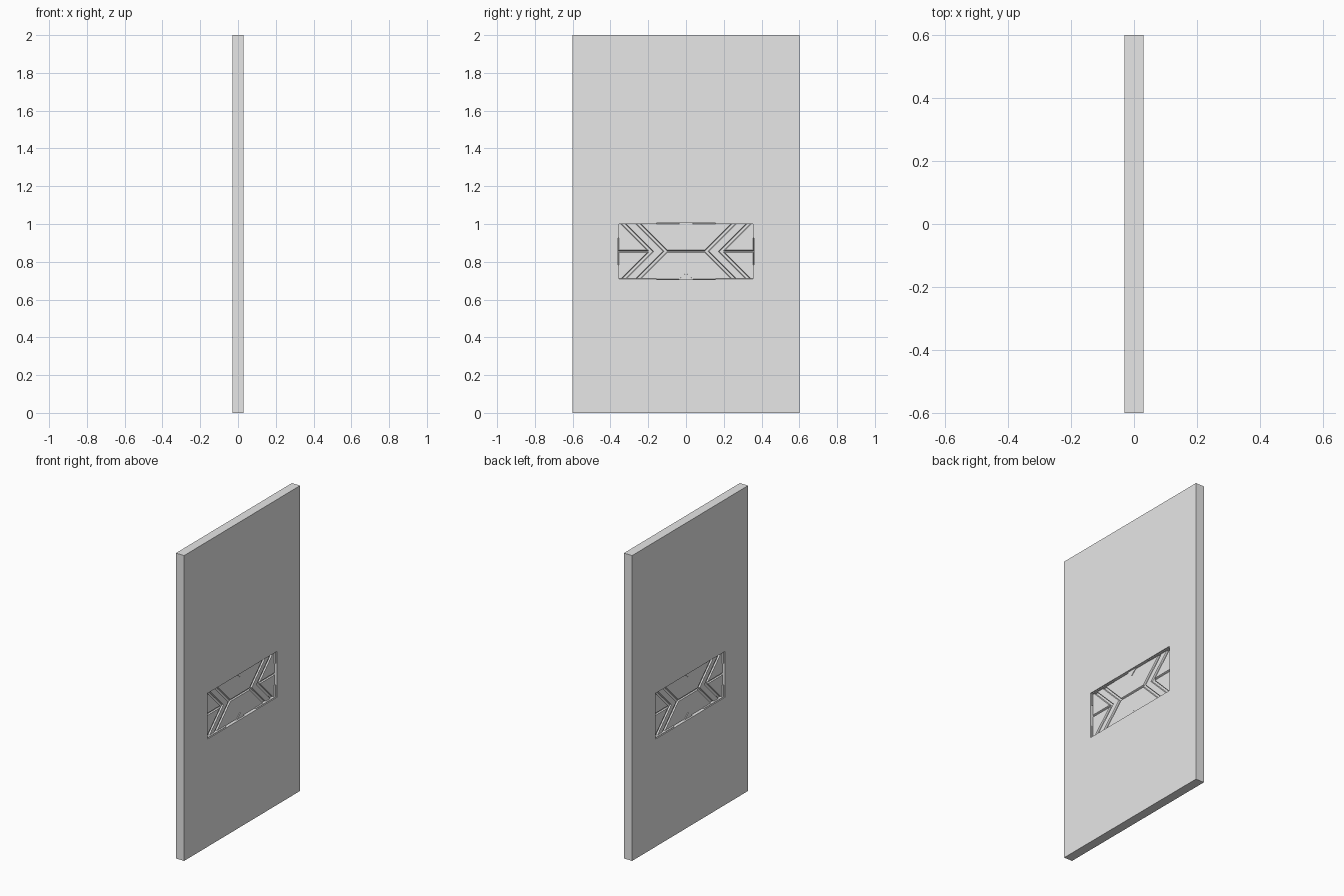
import bpy
import bmesh
from mathutils import Vector

if "Cube" in bpy.data.objects:
    bpy.data.objects.remove(bpy.data.objects["Cube"], do_unlink=True)

THICK, WIDTH, HEIGHT = 0.06, 1.2, 2.0
HALF_W, HALF_H, MID_Z = 0.36, 0.15, 0.855   # recessed panel
FLOOR, PLATE = 0.006, 0.008                 # floor distance from centre, plate relief

grey = bpy.data.materials.new("light_grey")
grey.use_nodes = True
grey.diffuse_color = (0.8, 0.8, 0.8, 1)
grey.node_tree.nodes["Principled BSDF"].inputs["Base Color"].default_value = (0.8, 0.8, 0.8, 1)


def finish(bm, name):
    mesh = bpy.data.meshes.new(name)
    bm.to_mesh(mesh)
    bm.free()
    mesh.materials.append(grey)
    obj = bpy.data.objects.new(name, mesh)
    bpy.context.collection.objects.link(obj)


def slab():
    """Flat slab with a rectangular recess on both broad faces."""
    bm = bmesh.new()
    bmesh.ops.create_cube(bm, size=1)
    for v in bm.verts:
        v.co = Vector((v.co.x * THICK, v.co.y * WIDTH, v.co.z * HEIGHT + HEIGHT / 2))
    bm.normal_update()
    for face in [f for f in bm.faces if abs(f.normal.x) > 0.9]:
        side = 1 if face.normal.x > 0 else -1
        bmesh.ops.inset_individual(bm, faces=[face], thickness=0.1)
        for v in face.verts:
            v.co.y = HALF_W if v.co.y > 0 else -HALF_W
            v.co.z = MID_Z + (HALF_H if v.co.z > HEIGHT / 2 else -HALF_H)
        bmesh.ops.inset_individual(bm, faces=[face], thickness=0.001)
        for v in face.verts:
            v.co.x = side * FLOOR
            v.co.y = HALF_W if v.co.y > 0 else -HALF_W
            v.co.z = MID_Z + (HALF_H if v.co.z > MID_Z else -HALF_H)
    finish(bm, "slab")


def raised(bm, side, points, base, height, bevel):
    """Raise a flat outline from the recess floor, with sloped edges."""
    verts = [bm.verts.new((side * base, y, MID_Z + z)) for y, z in points]
    face = bm.faces.new(verts)
    face.normal_update()
    if face.normal.x * side < 0:
        face.normal_flip()
    bmesh.ops.inset_individual(bm, faces=[face], thickness=bevel, depth=height,
                               use_even_offset=True)


def rect(y0, y1, z0, z1):
    return [(y0, z0), (y1, z0), (y1, z1), (y0, z1)]


slab()

H, W, GAP = HALF_H, HALF_W, 0.003
INNER, BAND_IN, BAND_OUT, OUTER = 0.098, 0.116, 0.176, 0.194
for side, label in ((1, "left"), (-1, "right")):
    # inlay plates separated by grooves
    bm = bmesh.new()
    for up in (1, -1):
        raised(bm, side, [(-INNER - GAP, up * GAP), (INNER + GAP, up * GAP),
                          (INNER + H, up * H), (-INNER - H, up * H)], FLOOR, PLATE, 0.004)
        for end in (1, -1):
            raised(bm, side, [(end * (OUTER + GAP), up * GAP), (end * W, up * GAP),
                              (end * W, up * H), (end * (OUTER + H), up * H)],
                   FLOOR, PLATE, 0.004)
    finish(bm, label + "_panels")

    # chevron bands
    bm = bmesh.new()
    for end in (1, -1):
        raised(bm, side, [(end * y, z) for y, z in (
            (BAND_IN + H, H), (BAND_IN, 0), (BAND_IN + H, -H),
            (BAND_OUT + H, -H), (BAND_OUT, 0), (BAND_OUT + H, H))], FLOOR, PLATE, 0.004)
    finish(bm, label + "_chevron_bands")

    # corner brackets along the recess rim
    bm = bmesh.new()
    for up in (1, -1):
        for end in (1, -1):
            raised(bm, side, rect(end * 0.155, end * W, up * (H - 0.006), up * H),
                   FLOOR, 0.018, 0.001)
            raised(bm, side, rect(end * (W - 0.006), end * W, up * 0.07, up * H),
                   FLOOR, 0.018, 0.001)
    finish(bm, label + "_corner_brackets")

    # small pointed tabs in the middle of the long edges
    bm = bmesh.new()
    for up in (1, -1):
        raised(bm, side, [(-0.04, up * H), (0.04, up * H), (0, up * (H - 0.035))],
               FLOOR + PLATE / 2, 0.008, 0.0002)
    finish(bm, label + "_centre_tabs")
